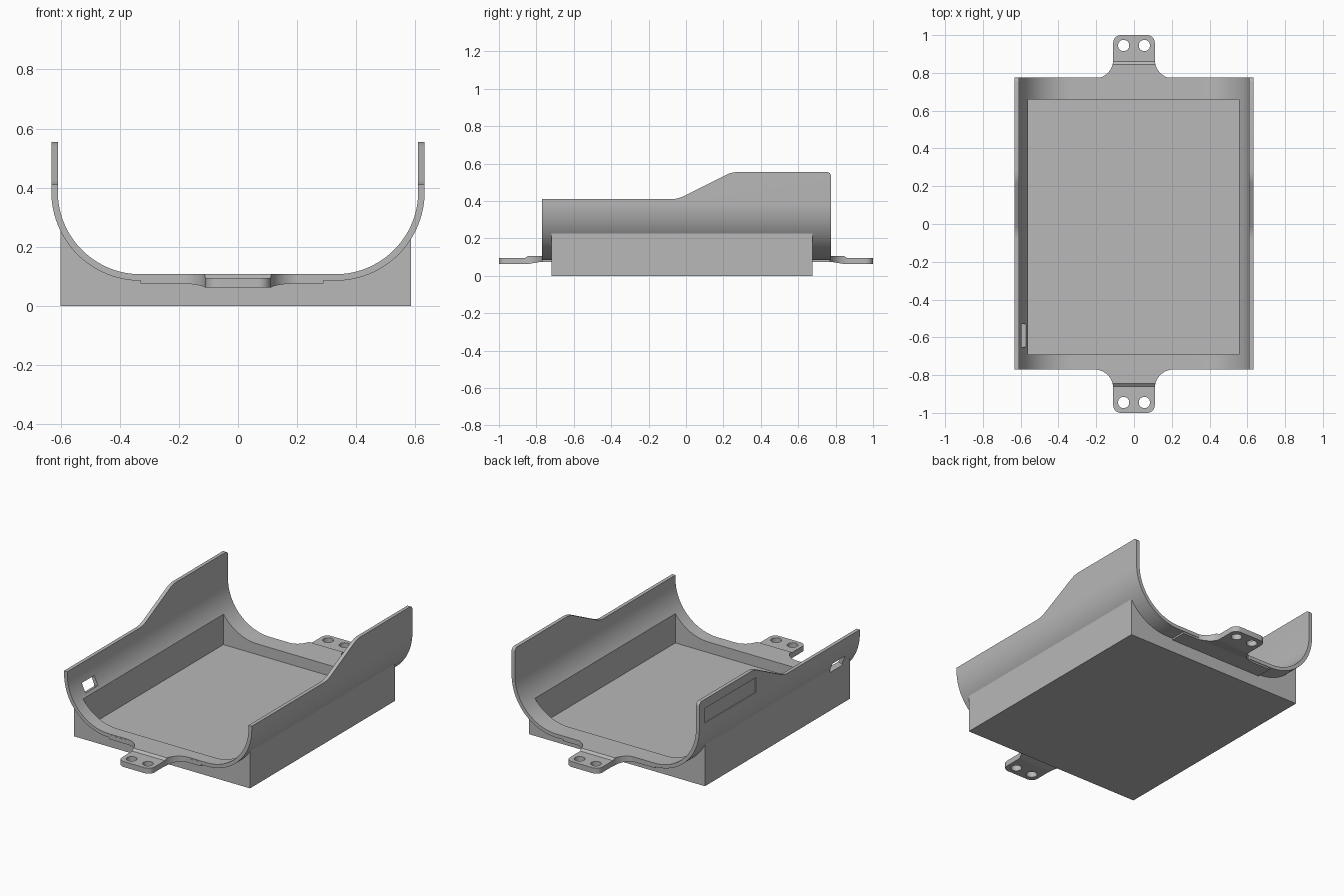
import bpy, bmesh
from math import sin, cos, radians
from mathutils import Matrix

if "Cube" in bpy.data.objects:
    bpy.data.objects.remove(bpy.data.objects["Cube"])

grey = bpy.data.materials.new("plain grey")
grey.use_nodes = True
grey.diffuse_color = (0.48, 0.48, 0.48, 1)
grey.node_tree.nodes["Principled BSDF"].inputs["Base Color"].default_value = grey.diffuse_color


def arc(cx, cy, r, start, end, n=16):
    angles = [radians(start + (end - start) * i / n) for i in range(n + 1)]
    return [(cx + r * cos(a), cy + r * sin(a)) for a in angles]


def prism(name, outline, axis, low, high):
    """Extrude a flat outline along the given axis."""
    place = {"x": lambda p, h: (h, p[0], p[1]),
             "y": lambda p, h: (p[0], h, p[1]),
             "z": lambda p, h: (p[0], p[1], h)}[axis]
    bm = bmesh.new()
    a = [bm.verts.new(place(p, low)) for p in outline]
    b = [bm.verts.new(place(p, high)) for p in outline]
    bm.faces.new(a)
    bm.faces.new(b[::-1])
    for i in range(len(a)):
        j = (i + 1) % len(a)
        bm.faces.new((a[j], a[i], b[i], b[j]))
    bmesh.ops.recalc_face_normals(bm, faces=bm.faces)
    mesh = bpy.data.meshes.new(name)
    bm.to_mesh(mesh)
    bm.free()
    mesh.materials.append(grey)
    obj = bpy.data.objects.new(name, mesh)
    bpy.context.collection.objects.link(obj)
    return obj


def block(name, x0, x1, y0, y1, z0, z1):
    return prism(name, [(x0, y0), (x1, y0), (x1, y1), (x0, y1)], "z", z0, z1)


def combine(obj, tool, operation="DIFFERENCE", keep=False):
    mod = obj.modifiers.new("cut", "BOOLEAN")
    mod.operation, mod.object, mod.solver = operation, tool, "EXACT"
    bpy.context.view_layer.objects.active = obj
    bpy.ops.object.modifier_apply(modifier=mod.name)
    if not keep:
        bpy.data.objects.remove(tool)


def trough(r):
    """Two quarter rounds joined by a flat bottom, left to right."""
    return arc(-0.33, 0.387, r, 180, 270, 24) + arc(0.33, 0.387, r, 270, 360, 24)


# Curved cradle with walls that rise toward the back
outer, inner = trough(0.302), trough(0.28)
section = [(-0.632, 0.6)] + outer + [(0.632, 0.6), (0.61, 0.6)] + inner[::-1] + [(-0.61, 0.6)]
cradle = prism("cradle", section, "y", -0.8, 0.8)
side_shape = ([(-0.77, 0), (0.775, 0)] + arc(0.753, 0.533, 0.022, 0, 90, 6)
              + arc(0.28, 0.405, 0.15, 90, 117, 6)
              + arc(-0.08, 0.56, 0.15, 297, 270, 6) + [(-0.77, 0.41)])
combine(cradle, prism("side_cutter", side_shape, "x", -0.7, 0.7), "INTERSECT")

# Box tray below, its top following the cradle
top = [p for p in trough(0.291) if -0.6 < p[0] < 0.585]
tray = prism("tray", [(0.585, 0), (-0.6, 0), (-0.6, 0.277)] + top + [(0.585, 0.252)],
             "y", -0.72, 0.675)

# Rectangular well through cradle and tray
well = block("well_cutter", -0.56, 0.555, -0.69, 0.66, 0.042, 0.38)
combine(cradle, well, keep=True)
combine(tray, well)

# Small window in one wall, tilted square to the curve
window = block("window_cutter", -0.06, 0.06, -0.06, 0.06, -0.03, 0.03)
window.data.transform(Matrix.Translation((-0.6, -0.59, 0.265)) @ Matrix.Rotation(radians(-24), 4, "Y"))
combine(cradle, window, keep=True)
combine(tray, window)

# Shallow panel recess on the outside of the same wall
combine(cradle, block("panel_cutter", -0.7, -0.627, 0.23, 0.72, 0.41, 0.5))

# Mounting tabs with two holes, and a thickened lip behind each
half = arc(0.21, 0.87, 0.1, 270, 180, 12) + arc(0.07, 0.96, 0.04, 0, 90, 8)
tab_side = [(0.75, 0.075), (0.775, 0.075), (0.85, 0.062), (1.02, 0.062),
            (1.02, 0.095), (0.86, 0.095), (0.845, 0.107), (0.75, 0.107)]
parts = [cradle, tray]
for name, s in (("front", -1), ("back", 1)):
    plan = [(x, s * y) for x, y in half + [(-x, y) for x, y in half[::-1]]]
    tab = prism(name + "_tab", plan, "z", 0, 0.2)
    combine(tab, prism("tab_cutter", [(s * y, z) for y, z in tab_side], "x", -0.3, 0.3), "INTERSECT")
    for x in (-0.055, 0.055):
        combine(tab, prism("hole_cutter", arc(x, s * 0.945, 0.03, 0, 345, 23), "z", 0, 0.2))
    y0, y1 = sorted((s * 0.67 if s > 0 else -0.7, s * 0.771))
    lip = block(name + "_lip", -0.33, 0.29, y0, y1, 0.075, 0.1)
    parts += [tab, lip]

# Smooth the curves, keep edges crisp
bpy.ops.object.select_all(action="DESELECT")
for part in parts:
    part.select_set(True)
bpy.context.view_layer.objects.active = cradle
bpy.ops.object.shade_smooth_by_angle(angle=radians(25))
